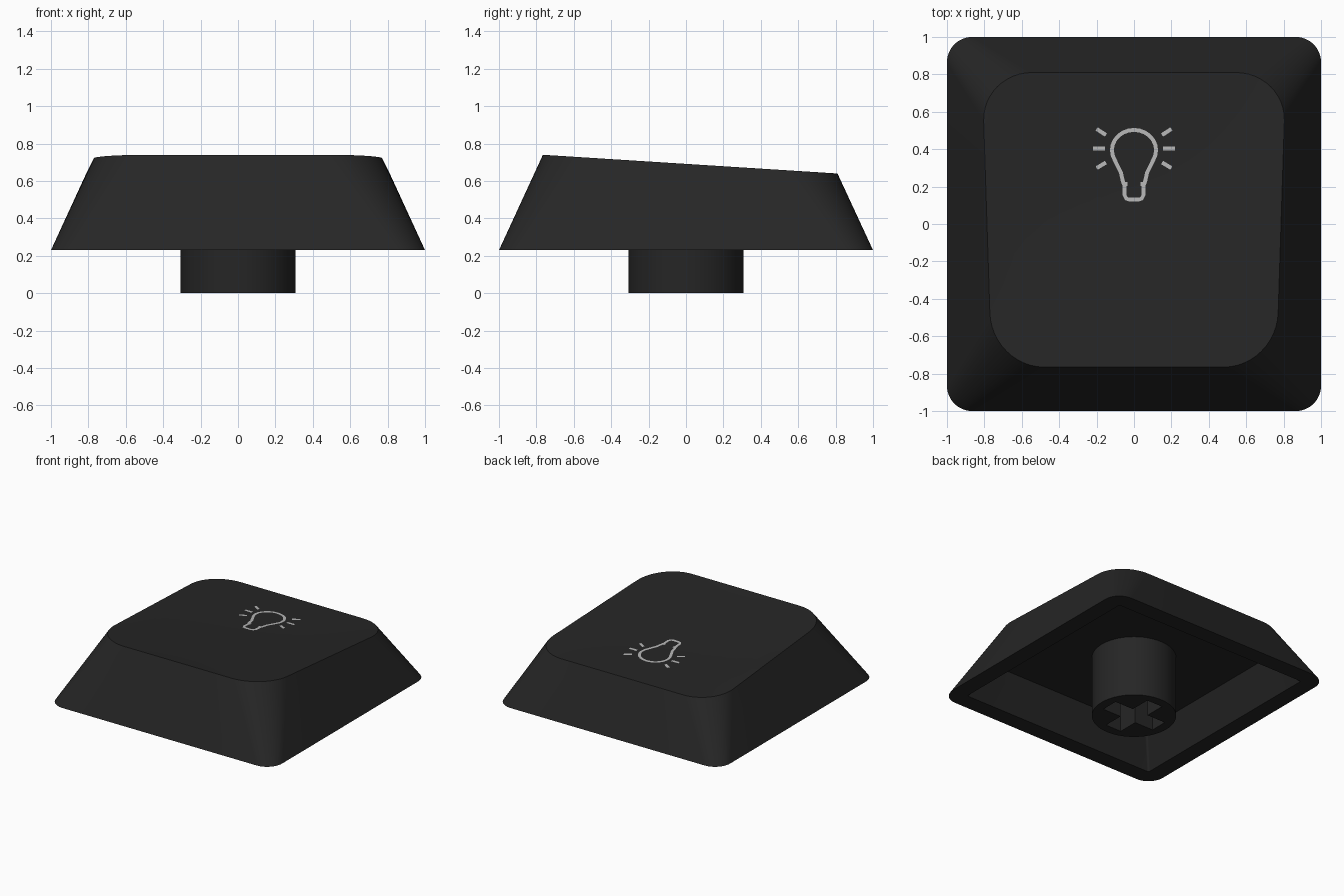
import bpy, bmesh, math

if "Cube" in bpy.data.objects:
    bpy.data.objects.remove(bpy.data.objects["Cube"])


def material(name, value):
    m = bpy.data.materials.new(name)
    m.diffuse_color = (value, value, value, 1)
    m.use_nodes = True
    m.node_tree.nodes["Principled BSDF"].inputs["Base Color"].default_value = m.diffuse_color
    return m


BLACK = material("matte black", 0.019)
GREY = material("light grey", 0.47)


def finish(name, bm, mat, smooth=True, recalc=True):
    if recalc:
        bmesh.ops.recalc_face_normals(bm, faces=bm.faces)
    mesh = bpy.data.meshes.new(name)
    bm.to_mesh(mesh)
    bm.free()
    mesh.materials.append(mat)
    ob = bpy.data.objects.new(name, mesh)
    bpy.context.collection.objects.link(ob)
    bpy.ops.object.select_all(action='DESELECT')
    bpy.context.view_layer.objects.active = ob
    ob.select_set(True)
    if smooth:
        bpy.ops.object.shade_smooth_by_angle(angle=math.radians(30))
    return ob


def outline(hx, y0, y1, r_front, r_back, arc=12, side=5):
    """Rounded rectangle, counter-clockwise, with extra points on the sides."""
    corners = [(hx, y1, r_back, 0), (-hx, y1, r_back, 90),
               (-hx, y0, r_front, 180), (hx, y0, r_front, 270)]
    arcs = []
    for x, y, r, start in corners:
        cx, cy = x - math.copysign(r, x), y - (r if y > 0 else -r)
        arcs.append([(cx + r * math.cos(math.radians(start + 90 * i / arc)),
                      cy + r * math.sin(math.radians(start + 90 * i / arc)))
                     for i in range(arc + 1)])
    pts = []
    for a, b in zip(arcs, arcs[1:] + arcs[:1]):
        pts += a
        for i in range(1, side):
            t = i / side
            pts.append((a[-1][0] * (1 - t) + b[0][0] * t, a[-1][1] * (1 - t) + b[0][1] * t))
    return pts


def plane_z(y):
    return 0.74 - 0.0635 * (y + 0.765)


def top_z(x, y):
    """Sloped top with a very shallow dish."""
    dish = max(0, 1 - (x / 0.79) ** 2) * max(0, 1 - (y / 0.79) ** 2)
    return plane_z(y) - 0.018 * dish


# cap shell: pocket ceiling, pocket walls, rim, outer walls, dished top
rim = [(x * (1 + 0.041 * y), y) for x, y in outline(0.786, -0.765, 0.81, 0.29, 0.26)]
rings = [
    [(x, y, 0.49) for x, y in outline(0.745, -0.745, 0.745, 0.015, 0.015)],
    [(x, y, 0.23) for x, y in outline(0.865, -0.865, 0.865, 0.015, 0.015)],
    [(x, y, 0.23) for x, y in outline(1, -1, 1, 0.135, 0.135)],
    [(x, y, plane_z(y)) for x, y in rim],
]
for s in (0.9, 0.78, 0.66, 0.54, 0.42, 0.3, 0.18, 0.06):
    scaled = [(x * s, 0.02 + (y - 0.02) * s) for x, y in rim]
    rings.append([(x, y, top_z(x, y)) for x, y in scaled])

bm = bmesh.new()
loops = [[bm.verts.new(p) for p in ring] for ring in rings]
for a, b in zip(loops, loops[1:]):
    for i in range(len(a)):
        j = (i + 1) % len(a)
        bm.faces.new((a[i], a[j], b[j], b[i]))
bm.faces.new(loops[0])
bm.faces.new(loops[-1])
finish("cap_shell", bm, BLACK)


def prism(points, z0, z1):
    bm = bmesh.new()
    face = bm.faces.new([bm.verts.new((x, y, z0)) for x, y in points])
    new = bmesh.ops.extrude_face_region(bm, geom=[face])["geom"]
    bmesh.ops.translate(bm, vec=(0, 0, z1 - z0),
                        verts=[v for v in new if isinstance(v, bmesh.types.BMVert)])
    return bm


# cross-shaped socket cutter
L, W = 0.235, 0.07
cross = [(L, -W), (L, W), (W, W), (W, L), (-W, L), (-W, W),
         (-L, W), (-L, -W), (-W, -W), (-W, -L), (W, -L), (W, -W)]
cutter = finish("socket_cutter", prism(cross, -0.1, 0.42), BLACK, smooth=False)
cutter.hide_render = True

# round stem with the socket cut in from below
circle = [(0.308 * math.cos(math.tau * i / 64), 0.308 * math.sin(math.tau * i / 64))
          for i in range(64)]
stem = finish("stem", prism(circle, 0, 0.5), BLACK, smooth=False)
cut = stem.modifiers.new("socket", 'BOOLEAN')
cut.operation = 'DIFFERENCE'
cut.solver = 'EXACT'
cut.object = cutter
bpy.ops.object.modifier_apply(modifier=cut.name)
bpy.ops.object.shade_smooth_by_angle(angle=math.radians(30))
bpy.data.objects.remove(cutter)


# light bulb symbol: thin ribbons lying on the top
def stroke(bm, pts, closed=False, width=0.021):
    n = len(pts)
    pairs = []
    for i, (x, y) in enumerate(pts):
        a = pts[(i - 1) % n] if closed or i > 0 else pts[i]
        b = pts[(i + 1) % n] if closed or i < n - 1 else pts[i]
        dx, dy = b[0] - a[0], b[1] - a[1]
        k = width / 2 / math.hypot(dx, dy)
        pairs.append([bm.verts.new((px, py, top_z(px, py) + 0.004)) for px, py in
                      ((x - dy * k, y + dx * k), (x + dy * k, y - dx * k))])
    for i in range(n if closed else n - 1):
        (l0, r0), (l1, r1) = pairs[i], pairs[(i + 1) % n]
        bm.faces.new((r0, r1, l1, l0))


bm = bmesh.new()
glass = [(0.118 * math.sin(math.radians(a)), 0.395 + 0.108 * math.cos(math.radians(a)))
         for a in range(0, 106, 15)]
half = glass + [(0.095, 0.325), (0.07, 0.275), (0.06, 0.23), (0.051, 0.205),
                (0.051, 0.155), (0.04, 0.135), (0.02, 0.13)]
stroke(bm, half + [(-x, y) for x, y in reversed(half[1:])], closed=True)
for s in (-1, 1):
    for a, b in (((0.15, 0.476), (0.2, 0.508)), ((0.155, 0.403), (0.22, 0.403)),
                 ((0.15, 0.329), (0.2, 0.299)), ((0.035, 0.215), (0.055, 0.215))):
        stroke(bm, [(s * a[0], a[1]), (s * b[0], b[1])])
finish("bulb_symbol", bm, GREY, smooth=False, recalc=False)
